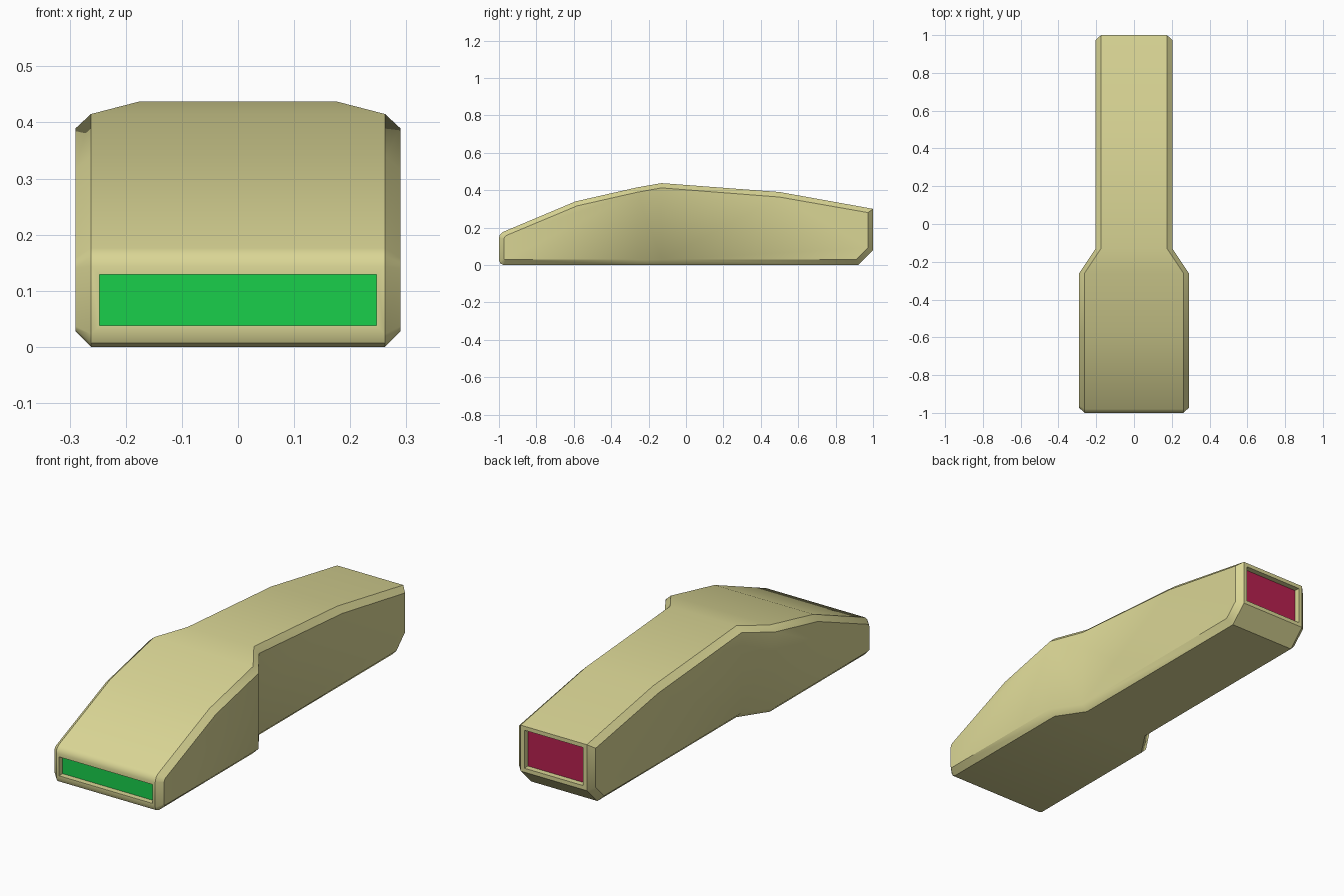
import bpy, bmesh, math

if "Cube" in bpy.data.objects:
    bpy.data.objects.remove(bpy.data.objects["Cube"])

WIDE, NARROW, CHAMFER, DEPTH = 0.29, 0.203, 0.028, 0.03

# Side profile: outer (y, z), chamfered side (y, z), half width
PROFILE = [
    (-1.0, 0.144, -0.973, 0.14, WIDE), (-0.995, 0.162, -0.97, 0.15, WIDE),
    (-0.98, 0.176, -0.96, 0.158, WIDE), (-0.59, 0.34, -0.582, 0.316, WIDE),
    (-0.26, 0.415, -0.26, 0.389, WIDE), (-0.13, 0.4375, -0.13, 0.412, NARROW),
    (0.5, 0.39, 0.5, 0.363, NARROW), (1.0, 0.30, 0.973, 0.28, NARROW),
    (1.0, 0.08, 0.973, 0.092, NARROW), (0.92, 0.0, 0.908, 0.028, NARROW),
    (-0.13, 0.0, -0.13, 0.028, NARROW), (-0.26, 0.0, -0.26, 0.028, WIDE),
    (-0.975, 0.0, -0.965, 0.028, WIDE), (-0.992, 0.007, -0.972, 0.032, WIDE),
    (-1.0, 0.023, -0.973, 0.037, WIDE),
]
# Each side is split where the body narrows
SIDE_PARTS = [[11, 12, 13, 14, 0, 1, 2, 3, 4], [4, 5, 10, 11], [5, 6, 7, 8, 9, 10]]


def finish(name, bm, color):
    bmesh.ops.recalc_face_normals(bm, faces=bm.faces)
    mesh = bpy.data.meshes.new(name)
    bm.to_mesh(mesh)
    bm.free()
    obj = bpy.data.objects.new(name, mesh)
    bpy.context.collection.objects.link(obj)
    mat = bpy.data.materials.new(name + "_color")
    mat.diffuse_color = (*color, 1)
    mat.use_nodes = True
    mat.node_tree.nodes["Principled BSDF"].inputs["Base Color"].default_value = mat.diffuse_color
    mesh.materials.append(mat)
    return obj


# Body shell: four matching rings joined across the width
bm = bmesh.new()
rings = []
for sign, is_side in ((-1, True), (-1, False), (1, False), (1, True)):
    ring = []
    for yo, zo, yi, zi, w in PROFILE:
        co = (sign * w, yi, zi) if is_side else (sign * (w - CHAMFER), yo, zo)
        ring.append(bm.verts.new(co))
    rings.append(ring)

n = len(PROFILE)
ends = {}
for k in range(3):
    a, b = rings[k], rings[k + 1]
    for i in range(n):
        j = (i + 1) % n
        face = bm.faces.new((a[i], a[j], b[j], b[i]))
        if k == 1 and i in (7, n - 1):
            ends[i] = face
for ring in (rings[0], rings[3]):
    for part in SIDE_PARTS:
        bm.faces.new([ring[i] for i in part])
bmesh.ops.recalc_face_normals(bm, faces=bm.faces)

# Recessed openings at both ends
panels = []
for index, rim, inward in ((n - 1, 0.0215, 1), (7, 0.027, -1)):
    face = ends[index]
    bmesh.ops.inset_individual(bm, faces=[face], thickness=rim)
    bmesh.ops.inset_individual(bm, faces=[face], thickness=0.0001)
    bmesh.ops.translate(bm, verts=face.verts, vec=(0, inward * DEPTH, 0))
    panels.append([v.co.copy() for v in face.verts])

body = finish("body", bm, (0.70, 0.67, 0.30))
bpy.context.view_layer.objects.active = body
body.select_set(True)
bpy.ops.object.shade_smooth_by_angle(angle=math.radians(40))

# Coloured panels on the recess floors
for name, corners, outward, color in (
        ("front_panel", panels[0], -1, (0.01, 0.62, 0.07)),
        ("rear_panel", panels[1], 1, (0.48, 0.015, 0.08))):
    bm = bmesh.new()
    face = bm.faces.new([bm.verts.new(c) for c in corners])
    ext = bmesh.ops.extrude_face_region(bm, geom=[face])
    moved = [e for e in ext["geom"] if isinstance(e, bmesh.types.BMVert)]
    bmesh.ops.translate(bm, verts=moved, vec=(0, outward * 0.003, 0))
    finish(name, bm, color)
